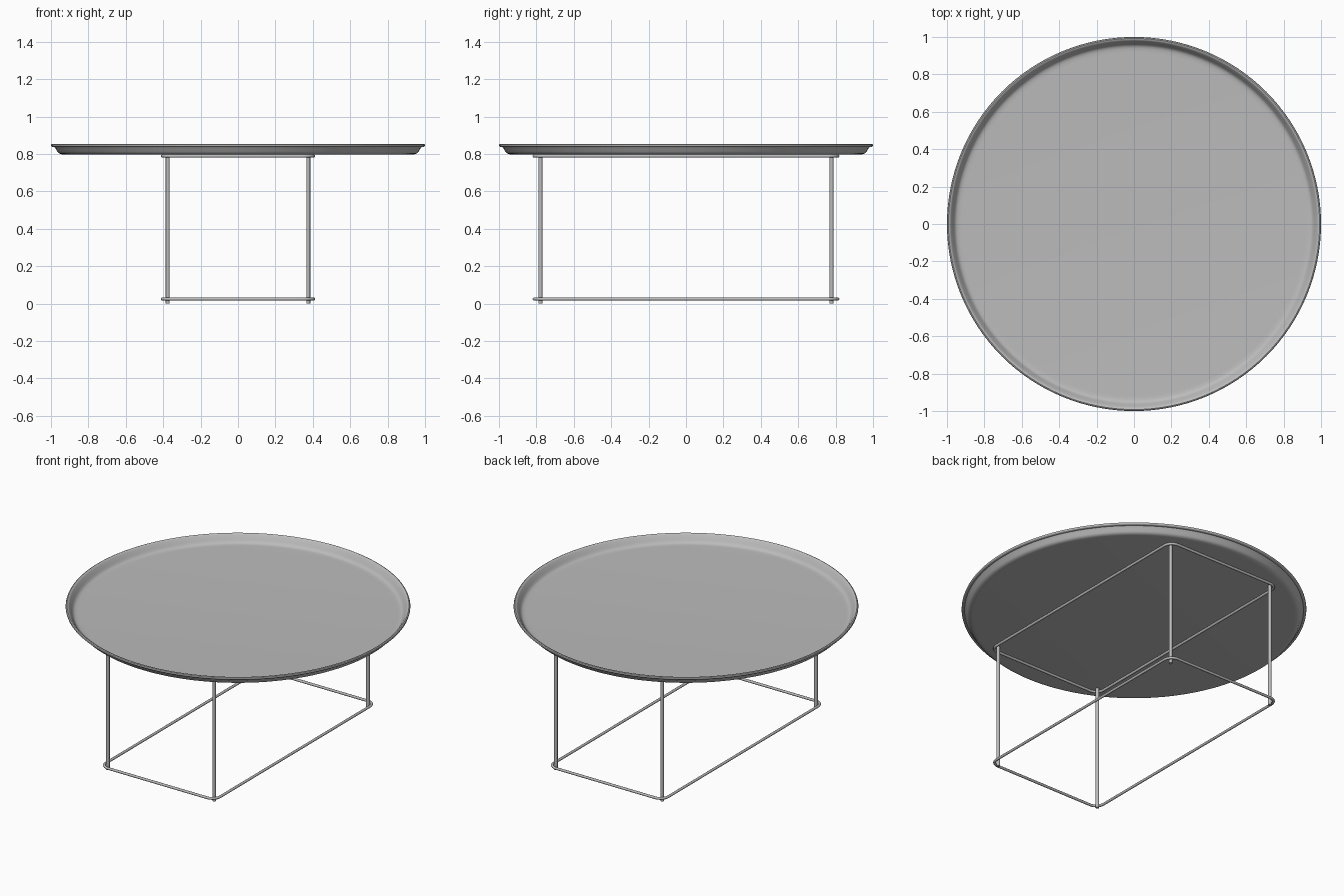
import bpy, math

if "Cube" in bpy.data.objects:
    bpy.data.objects.remove(bpy.data.objects["Cube"])

metal = bpy.data.materials.new("grey metal")
metal.diffuse_color = (0.5, 0.5, 0.5, 1)
metal.use_nodes = True
metal.node_tree.nodes["Principled BSDF"].inputs["Base Color"].default_value = metal.diffuse_color


def add_mesh(name, verts, faces):
    mesh = bpy.data.meshes.new(name)
    mesh.from_pydata(verts, [], faces)
    mesh.materials.append(metal)
    obj = bpy.data.objects.new(name, mesh)
    bpy.context.collection.objects.link(obj)
    bpy.ops.object.select_all(action='DESELECT')
    obj.select_set(True)
    bpy.context.view_layer.objects.active = obj
    bpy.ops.object.shade_smooth_by_angle(angle=math.radians(40))
    return obj


def lathe(name, profile, n=128):
    """Spin an (r, z) profile that starts and ends on the axis."""
    verts = [(0, 0, profile[0][1]), (0, 0, profile[-1][1])]
    rings = profile[1:-1]
    for r, z in rings:
        verts += [(r * math.cos(2 * math.pi * i / n), r * math.sin(2 * math.pi * i / n), z) for i in range(n)]
    faces = []
    last = 2 + (len(rings) - 1) * n
    for i in range(n):
        j = (i + 1) % n
        faces.append((0, 2 + j, 2 + i))
        faces.append((1, last + i, last + j))
        for k in range(len(rings) - 1):
            a, b = 2 + k * n, 2 + (k + 1) * n
            faces.append((a + i, a + j, b + j, b + i))
    return add_mesh(name, verts, faces)


def ring_frame(name, hx, hy, corner, tube, z, seg=8, sides=12):
    """Round tube swept along a rounded rectangle."""
    path = []
    for q, (sx, sy) in enumerate([(1, 1), (-1, 1), (-1, -1), (1, -1)]):
        for s in range(seg + 1):
            a = math.pi / 2 * (q + s / seg)
            path.append((sx * (hx - corner), sy * (hy - corner), math.cos(a), math.sin(a)))
    verts, faces, m = [], [], len(path)
    for cx, cy, c, s in path:
        for k in range(sides):
            t = 2 * math.pi * k / sides
            r = corner + tube * math.cos(t)
            verts.append((cx + r * c, cy + r * s, z + tube * math.sin(t)))
    for i in range(m):
        a, b = i * sides, (i + 1) % m * sides
        for k in range(sides):
            l = (k + 1) % sides
            faces.append((a + k, b + k, b + l, a + l))
    return add_mesh(name, verts, faces)


# Tray: curved wall, rolled lip, flat floor
profile = [(0, 0.798), (0.93, 0.798), (0.945, 0.799), (0.957, 0.803), (0.965, 0.811),
           (0.972, 0.825), (0.983, 0.839), (0.994, 0.839), (0.999, 0.843), (1.0, 0.847),
           (0.998, 0.852), (0.992, 0.855), (0.984, 0.853), (0.979, 0.847), (0.965, 0.826),
           (0.958, 0.814), (0.95, 0.808), (0.938, 0.805), (0.92, 0.804), (0, 0.804)]
lathe("tray_top", profile)

# Wire frames at top and bottom
ring_frame("upper_frame", 0.404, 0.812, 0.055, 0.008, 0.789)
ring_frame("lower_frame", 0.404, 0.812, 0.055, 0.008, 0.025)

# Legs inside the frame corners
for sx, side in ((-1, "left"), (1, "right")):
    for sy, end in ((-1, "front"), (1, "back")):
        leg = lathe(f"{end}_{side}_leg", [(0, 0), (0.0105, 0), (0.0105, 0.798), (0, 0.798)], 16)
        leg.location = (sx * 0.376, sy * 0.778, 0)
